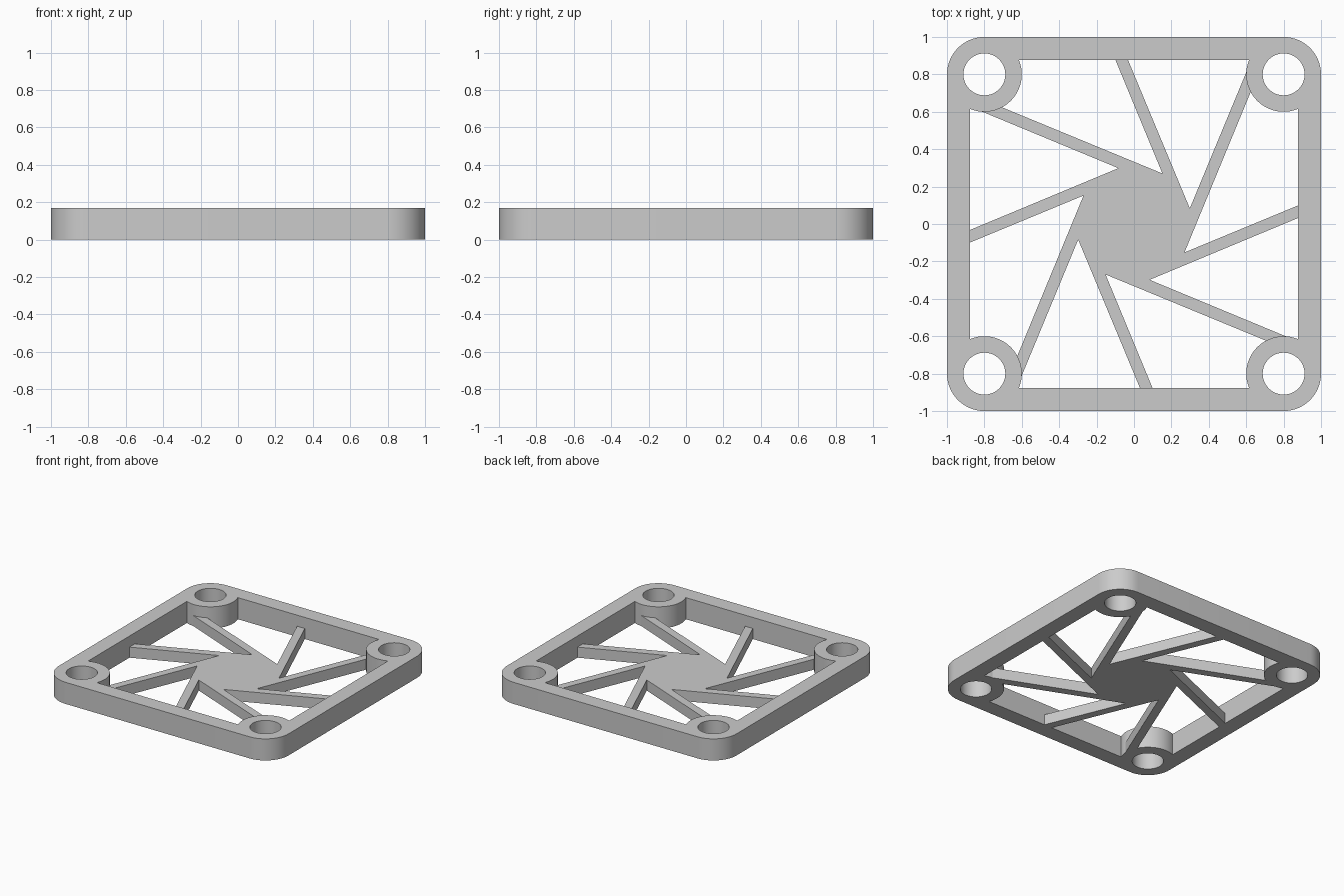
import bpy, bmesh, math
from mathutils import Vector, Matrix

if "Cube" in bpy.data.objects:
    bpy.data.objects.remove(bpy.data.objects["Cube"])

HEIGHT = 0.17        # frame height
FAN_HEIGHT = 0.083   # hub and spokes are about half as tall
INNER = 0.876        # half width of the opening
POST = 0.8           # corner post centre
POST_R = 0.2
HOLE_R = 0.112

grey = bpy.data.materials.new("plain grey")
grey.diffuse_color = (0.6, 0.6, 0.6, 1)
grey.use_nodes = True
grey.node_tree.nodes["Principled BSDF"].inputs["Base Color"].default_value = grey.diffuse_color


def arc(cx, cy, r, a0, a1, n):
    return [(cx + r * math.cos(a0 + (a1 - a0) * i / n),
             cy + r * math.sin(a0 + (a1 - a0) * i / n)) for i in range(n + 1)]


def turned(points, angle):
    m = Matrix.Rotation(angle, 2)
    return [tuple(m @ Vector(p)) for p in points]


def extrude_loops(name, loops, height):
    """Fill closed outlines (inner ones become holes) and extrude upwards."""
    bm = bmesh.new()
    edges = []
    for loop in loops:
        vs = [bm.verts.new((x, y, 0)) for x, y in loop]
        edges += [bm.edges.new((vs[i], vs[(i + 1) % len(vs)])) for i in range(len(vs))]
    bmesh.ops.triangle_fill(bm, use_beauty=True, use_dissolve=False,
                            edges=edges, normal=(0, 0, 1))
    ext = bmesh.ops.extrude_face_region(bm, geom=bm.faces[:], use_keep_orig=True)
    top = [g for g in ext["geom"] if isinstance(g, bmesh.types.BMVert)]
    bmesh.ops.translate(bm, verts=top, vec=(0, 0, height))
    bmesh.ops.recalc_face_normals(bm, faces=bm.faces[:])
    me = bpy.data.meshes.new(name)
    bm.to_mesh(me)
    bm.free()
    me.materials.append(grey)
    ob = bpy.data.objects.new(name, me)
    bpy.context.collection.objects.link(ob)
    bpy.ops.object.select_all(action='DESELECT')
    ob.select_set(True)
    bpy.context.view_layer.objects.active = ob
    bpy.ops.object.shade_smooth_by_angle(angle=math.radians(30))
    return ob


# Frame: rounded square, opening that bulges around the posts, four screw holes
quarter = math.pi / 2
bulge = math.asin((INNER - POST) / POST_R)
outer, opening, holes = [], [], []
for k in range(4):
    outer += turned(arc(POST, POST, POST_R, 0, quarter, 14), k * quarter)
    opening += turned(arc(POST, POST, POST_R, 1.5 * math.pi + bulge,
                          math.pi - bulge, 20), k * quarter)
    holes.append(turned(arc(POST, POST, HOLE_R, 0, 2 * math.pi, 48)[:-1], k * quarter))
extrude_loops("frame", [outer, opening] + holes, HEIGHT)

# Hub with eight tangential spokes, drawn as one pinwheel outline
NEAR, FAR = 0.244, 0.306      # distance of the two spoke edges from the centre
notch = Vector((0.152, 0.270))
direction = Vector((-math.cos(math.radians(67.5)), math.sin(math.radians(67.5))))
normal = Vector((direction.y, -direction.x))
pinwheel = []
for k in range(8):
    reach = 0.865 if k % 2 == 0 else 1.075   # odd spokes run into the corner posts
    spoke = [normal * FAR + direction * reach, normal * NEAR + direction * reach, notch]
    pinwheel += turned(spoke, k * math.pi / 4)
extrude_loops("hub_and_spokes", [pinwheel], FAN_HEIGHT)
